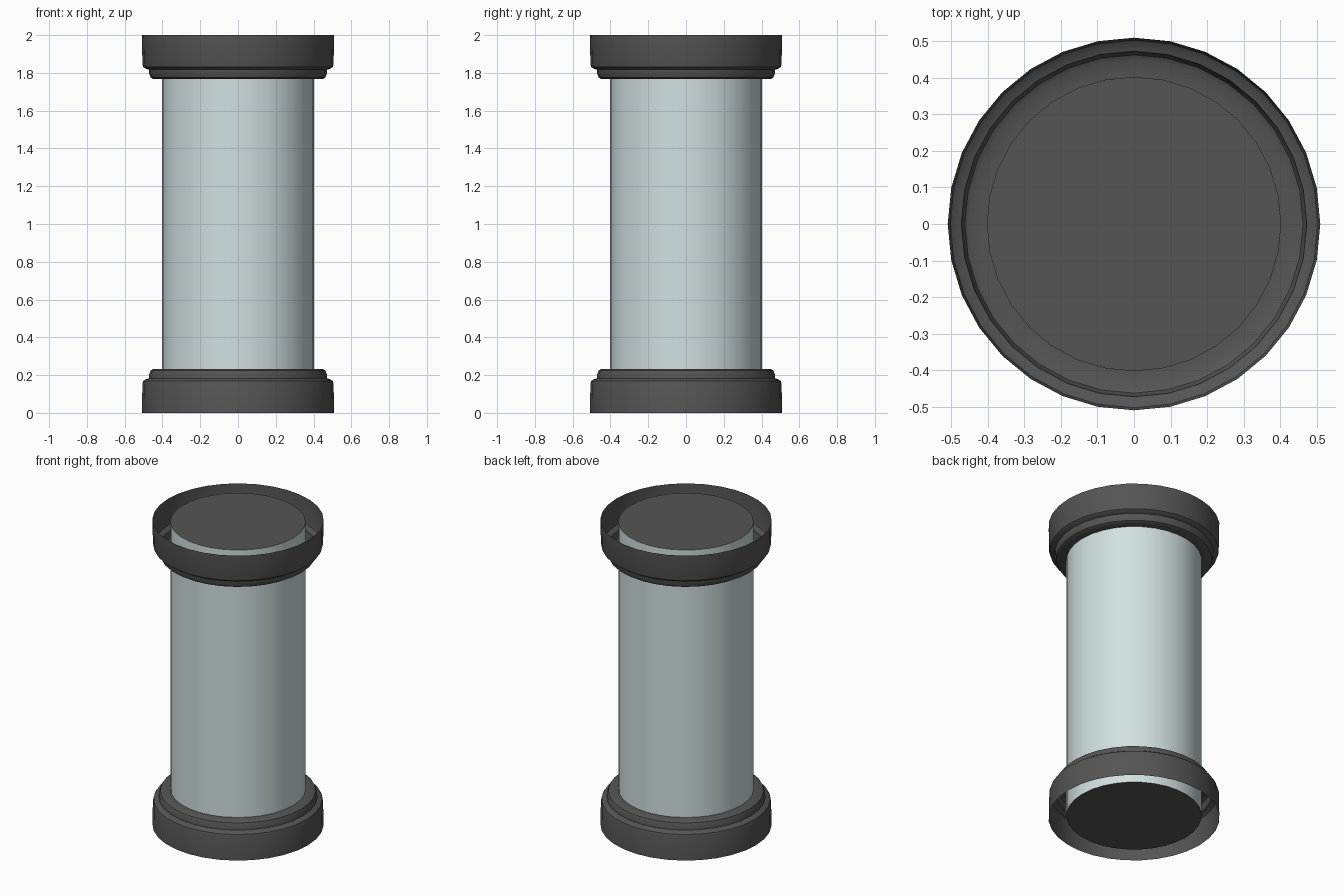
import bpy, bmesh, math

if "Cube" in bpy.data.objects:
    bpy.data.objects.remove(bpy.data.objects["Cube"])

SIDES = 32


def material(name, rgb):
    m = bpy.data.materials.new(name)
    m.diffuse_color = (*rgb, 1)
    m.use_nodes = True
    m.node_tree.nodes["Principled BSDF"].inputs["Base Color"].default_value = m.diffuse_color
    return m


glass = material("pale_glass", (0.64, 0.75, 0.75))
dark = material("dark_metal", (0.09, 0.09, 0.09))


def lathe(name, profile, mats, close_ends=False):
    """Spin an upward (radius, z) profile round the z axis."""
    bm = bmesh.new()
    rings = [[bm.verts.new((r * math.cos(2 * math.pi * i / SIDES),
                            r * math.sin(2 * math.pi * i / SIDES), z))
              for i in range(SIDES)] for r, z in profile]
    for a, b in zip(rings, rings[1:]):
        for i in range(SIDES):
            j = (i + 1) % SIDES
            bm.faces.new((a[i], a[j], b[j], b[i]))
    if close_ends:
        for ring in (rings[0][::-1], rings[-1]):
            bm.faces.new(ring).material_index = 1
    mesh = bpy.data.meshes.new(name)
    bm.to_mesh(mesh)
    bm.free()
    for m in mats:
        mesh.materials.append(m)
    ob = bpy.data.objects.new(name, mesh)
    bpy.context.collection.objects.link(ob)
    bpy.ops.object.select_all(action='DESELECT')
    bpy.context.view_layer.objects.active = ob
    ob.select_set(True)
    bpy.ops.object.shade_smooth_by_angle(angle=math.radians(35))
    return ob


# Glass tube with dark end plates set just inside the rims
lathe("tube", [(0.402, 0.013), (0.402, 1.987)], [glass, dark], close_ends=True)

# Open stepped collars, thin shells: one at the foot, one mirrored at the top
collar = [(0.509, 0), (0.506, 0.155), (0.502, 0.168), (0.490, 0.177),
          (0.472, 0.183), (0.470, 0.205), (0.462, 0.225), (0.448, 0.233),
          (0.400, 0.233)]
lathe("bottom_collar", collar, [dark])
lathe("top_collar", [(r, 2 - z) for r, z in reversed(collar)], [dark])
